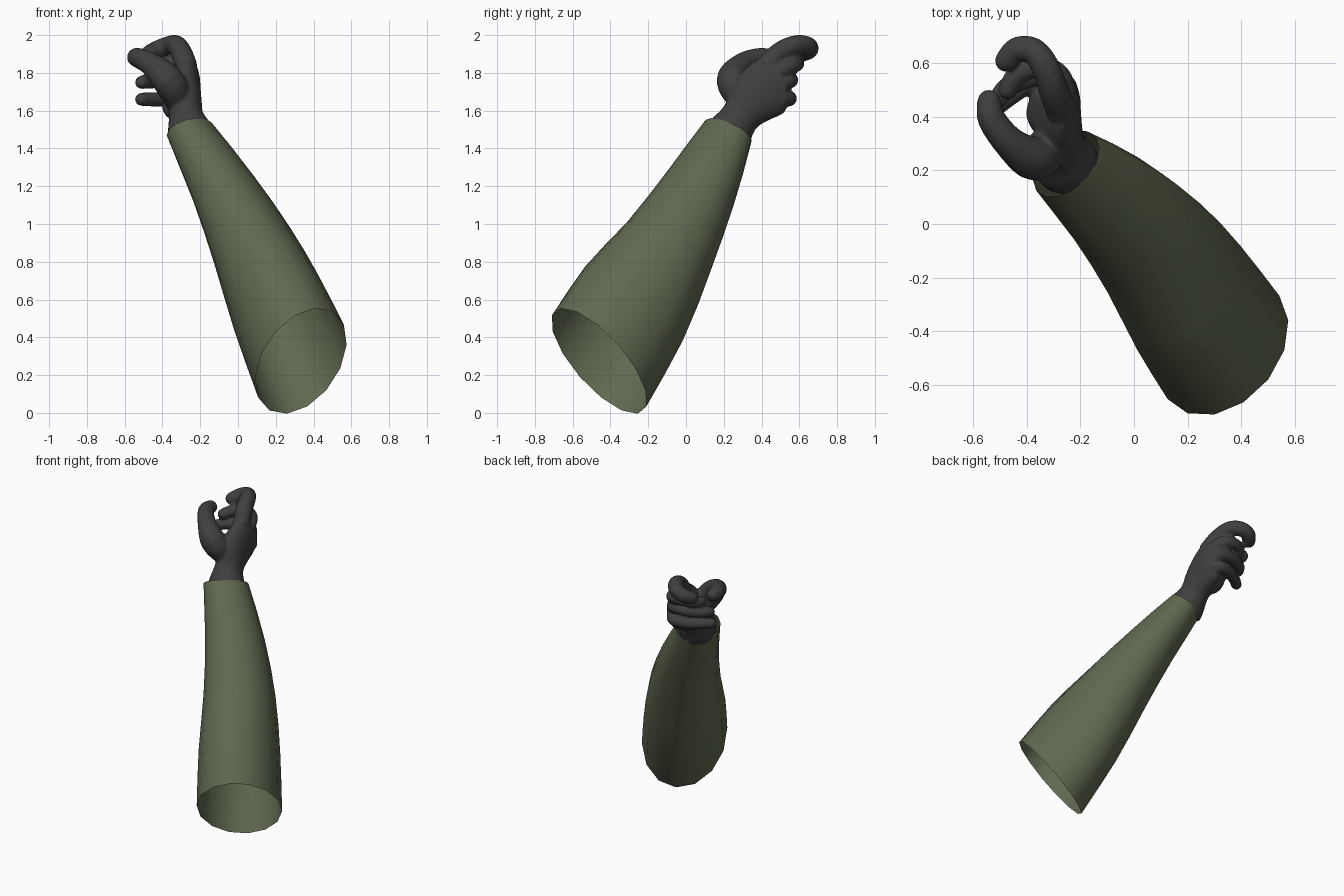
import bpy, bmesh, math
from mathutils import Vector

if "Cube" in bpy.data.objects:
    bpy.data.objects.remove(bpy.data.objects["Cube"], do_unlink=True)


def material(name, rgb):
    m = bpy.data.materials.new(name)
    m.use_nodes = True
    m.diffuse_color = (*rgb, 1)
    bsdf = m.node_tree.nodes["Principled BSDF"]
    bsdf.inputs["Base Color"].default_value = (*rgb, 1)
    bsdf.inputs["Roughness"].default_value = 0.9
    return m


olive = material("olive cloth", (0.115, 0.14, 0.08))
charcoal = material("charcoal glove", (0.05, 0.05, 0.05))


def make_object(name, bm, mat):
    bmesh.ops.recalc_face_normals(bm, faces=bm.faces[:])
    me = bpy.data.meshes.new(name)
    bm.to_mesh(me)
    bm.free()
    me.materials.append(mat)
    for p in me.polygons:
        p.use_smooth = True
    ob = bpy.data.objects.new(name, me)
    bpy.context.scene.collection.objects.link(ob)
    return ob


def loft(bm, rings, capped):
    """Skin a list of rings of points."""
    loops = [[bm.verts.new(p) for p in ring] for ring in rings]
    n = len(loops[0])
    for a, b in zip(loops, loops[1:]):
        for i in range(n):
            j = (i + 1) % n
            bm.faces.new((a[i], a[j], b[j], b[i]))
    if capped:
        bm.faces.new(loops[0][::-1])
        bm.faces.new(loops[-1])


def ellipse(c, a, b, sides):
    angles = [2 * math.pi * i / sides for i in range(sides)]
    return [c + a * math.cos(t) + b * math.sin(t) for t in angles]


def spline(points, steps):
    """Smooth curve through points of any dimension."""
    pts = [Vector(p) for p in points]
    pts = [2 * pts[0] - pts[1]] + pts + [2 * pts[-1] - pts[-2]]
    out = []
    for p0, p1, p2, p3 in zip(pts, pts[1:], pts[2:], pts[3:]):
        for k in range(steps):
            t = k / steps
            out.append(0.5 * (2 * p1 + (p2 - p0) * t
                              + (2 * p0 - 5 * p1 + 4 * p2 - p3) * t * t
                              + (3 * p1 - p0 - 3 * p2 + p3) * t ** 3))
    return out + [pts[-2]]


def tangent(pts, i):
    a, b = pts[max(i - 1, 0)], pts[min(i + 1, len(pts) - 1)]
    return (b.to_3d() - a.to_3d()).normalized()


def finger(bm, points):
    """Tapered tube with a rounded tip; each point is x, y, z, radius."""
    pts = [Vector((p[0], p[1], p[2], p[3])) for p in spline(points, 4)]
    rings = []
    for i, p in enumerate(pts):
        t = tangent(pts, i)
        a = t.cross(Vector((0, 0, 1))).normalized()
        b = t.cross(a)
        rings.append(ellipse(p.to_3d(), a * p[3], b * p[3], 14))
    for deg in (30, 55, 75):
        s, c = math.sin(math.radians(deg)), math.cos(math.radians(deg))
        rings.append(ellipse(p.to_3d() + t * p[3] * s, a * p[3] * c, b * p[3] * c, 14))
    loft(bm, rings, True)


# Sleeve: slanted tube, sections skewed slightly, lower opening cut at an angle
along = Vector((-0.36, 0.47, 0.80)).normalized()
side = Vector((0.8, 0.6, 0))
up = side.cross(along).normalized()
if up.z < 0:
    up = -up
# each key: sideways shift, side variance, up variance, skew
keys = [(-0.01, 0.078, 0.110, -0.013), (0.0, 0.0715, 0.0955, -0.015),
        (0.01, 0.0555, 0.058, -0.008), (-0.01, 0.038, 0.032, -0.0055),
        (-0.06, 0.0215, 0.0135, -0.0025)]
sections = spline([Vector(k) for k in keys], 2)
rings = []
for i, (shift, va, vb, skew) in enumerate(sections):
    f = i / (len(sections) - 1)
    centre = along * (-0.117 + 1.513 * f) + side * shift + up * 0.62
    ra = math.sqrt(va) * 1.01
    tilted = up + along * 0.3 * max(0, 1 - 2 * f)
    a = side * ra + tilted * (skew / ra)
    b = tilted * math.sqrt(vb - skew * skew / va) * 1.01
    rings.append(ellipse(centre, a, b, 14))
bm = bmesh.new()
loft(bm, rings, False)
make_object("sleeve", bm, olive)

# Palm and wrist: x, y, z, lean of the wide axis in degrees, half width, half thickness
palm = spline([(-0.245, 0.215, 1.455, 60, 0.122, 0.122),
               (-0.258, 0.24, 1.50, 60, 0.117, 0.117),
               (-0.275, 0.29, 1.57, 55, 0.104, 0.092),
               (-0.28, 0.35, 1.65, 45, 0.137, 0.088),
               (-0.275, 0.42, 1.71, 35, 0.157, 0.078),
               (-0.265, 0.47, 1.745, 25, 0.147, 0.066),
               (-0.26, 0.52, 1.76, 18, 0.122, 0.046)], 3)
centres = [Vector(p[:3]) for p in palm]
rings = []
for i, p in enumerate(palm):
    lean = math.radians(p[3])
    wide = Vector((0, -math.sin(lean), math.cos(lean)))
    thick = tangent(centres, i).cross(wide).normalized()
    rings.append(ellipse(centres[i], wide * p[4], thick * p[5], 24))
bm = bmesh.new()
loft(bm, rings, True)

# Thumb, heel of the hand, and the four curled fingers
digits = {
    "thumb": [(-0.31, 0.30, 1.65, 0.075), (-0.37, 0.245, 1.76, 0.085),
              (-0.46, 0.30, 1.845, 0.062), (-0.53, 0.39, 1.88, 0.053),
              (-0.54, 0.455, 1.88, 0.046)],
    "heel": [(-0.31, 0.36, 1.60, 0.06), (-0.34, 0.41, 1.62, 0.062),
             (-0.33, 0.47, 1.66, 0.055)],
    "index": [(-0.27, 0.42, 1.83, 0.058), (-0.30, 0.50, 1.91, 0.056),
              (-0.33, 0.585, 1.948, 0.053), (-0.375, 0.645, 1.942, 0.05),
              (-0.435, 0.65, 1.92, 0.048), (-0.475, 0.61, 1.90, 0.044)],
    "middle": [(-0.25, 0.48, 1.80, 0.046), (-0.29, 0.56, 1.84, 0.046),
               (-0.37, 0.585, 1.85, 0.042), (-0.44, 0.55, 1.84, 0.04),
               (-0.47, 0.50, 1.83, 0.037)],
    "ring": [(-0.25, 0.50, 1.74, 0.046), (-0.29, 0.545, 1.76, 0.044),
             (-0.38, 0.55, 1.76, 0.04), (-0.47, 0.51, 1.755, 0.039),
             (-0.51, 0.46, 1.75, 0.036)],
    "little": [(-0.25, 0.50, 1.67, 0.046), (-0.29, 0.545, 1.665, 0.042),
               (-0.38, 0.53, 1.66, 0.039), (-0.46, 0.48, 1.66, 0.038),
               (-0.51, 0.44, 1.66, 0.036)],
}
for path in digits.values():
    finger(bm, path)
glove = make_object("gloved_hand", bm, charcoal)

# Blend the parts of the hand into one soft surface
remesh = glove.modifiers.new("blend", "REMESH")
remesh.mode = "VOXEL"
remesh.voxel_size = 0.008
remesh.use_smooth_shade = True
relax = glove.modifiers.new("relax", "SMOOTH")
relax.factor = 0.5
relax.iterations = 6
